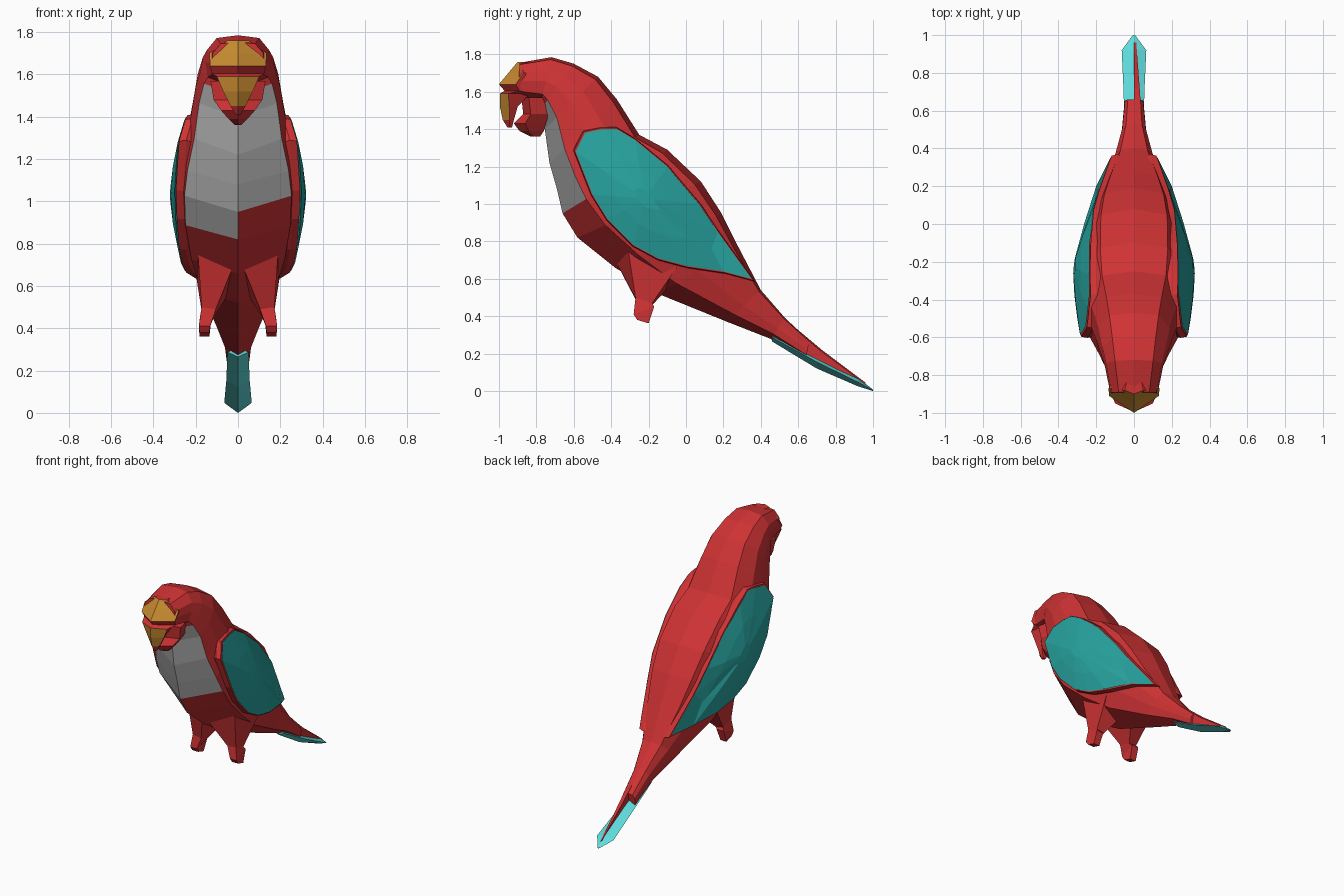
import bpy, bmesh
from mathutils import Vector


def material(name, rgb):
    m = bpy.data.materials.new(name)
    m.diffuse_color = (*rgb, 1)
    return m


RED = material("red feathers", (0.62, 0.032, 0.034))
TEAL = material("teal wing", (0.02, 0.36, 0.34))
CYAN = material("light tail", (0.115, 0.72, 0.72))
ORANGE = material("orange beak", (0.58, 0.26, 0.03))
GREY = material("grey breast", (0.42, 0.42, 0.42))


def loft(name, rings, mats, rule=lambda i, j: 0, caps=True):
    """Skin a list of equal-length point rings; rule(i, j) picks the colour."""
    bm = bmesh.new()
    vs = [[bm.verts.new(p) for p in r] for r in rings]
    n = len(vs[0])
    for i in range(len(vs) - 1):
        for j in range(n):
            k = (j + 1) % n
            f = bm.faces.new((vs[i][j], vs[i][k], vs[i + 1][k], vs[i + 1][j]))
            f.material_index = rule(i, j)
    if caps:
        bm.faces.new(vs[0])
    last = bm.faces.new(vs[-1])
    last.material_index = rule(len(vs) - 2, 0)
    bmesh.ops.recalc_face_normals(bm, faces=bm.faces)
    me = bpy.data.meshes.new(name)
    bm.to_mesh(me)
    bm.free()
    for m in mats:
        me.materials.append(m)
    ob = bpy.data.objects.new(name, me)
    bpy.context.collection.objects.link(ob)
    return ob


# Body and head: rings given by back point, belly point and half width
sections = [
    (-0.89, 1.755, -0.90, 1.56, 0.125), (-0.72, 1.785, -0.78, 1.53, 0.155),
    (-0.60, 1.75, -0.78, 1.50, 0.175), (-0.47, 1.68, -0.755, 1.40, 0.20),
    (-0.37, 1.56, -0.73, 1.22, 0.225), (-0.25, 1.37, -0.69, 1.08, 0.26),
    (-0.10, 1.29, -0.66, 0.95, 0.275), (0.08, 1.12, -0.58, 0.82, 0.27),
    (0.19, 0.95, -0.38, 0.66, 0.24), (0.28, 0.77, -0.15, 0.52, 0.19),
    (0.40, 0.54, 0.22, 0.37, 0.11), (0.53, 0.39, 0.45, 0.28, 0.065),
    (0.66, 0.27, 0.64, 0.17, 0.05)]
half = [(1, 0), (0.9, 0.65), (0.45, 0.95), (0, 1), (-0.55, 0.92), (-1, 0)]
profile = half + [(t, -x) for t, x in reversed(half[1:-1])]


def body_ring(ty, tz, by, bz, w):
    top, low = Vector((0, ty, tz)), Vector((0, by, bz))
    return [(top + low) / 2 + (top - low) / 2 * t + Vector((x * w, 0, 0))
            for t, x in profile]


def breast(i, j):
    return int((j == 4 and 2 <= i < 6) or (j == 5 and 2 <= i < 7))


loft("body", [body_ring(*s) for s in sections], [RED, GREY], breast)


# Beak and chin: rings stacked in z with a pointed front
def beak_ring(z, front, side, back, w):
    return [(0, front, z), (w, side, z), (w * 0.8, back, z),
            (-w * 0.8, back, z), (-w, side, z)]


upper = [(1.76, -0.90, -0.88, -0.84, 0.05), (1.70, -0.95, -0.87, -0.82, 0.135),
         (1.64, -1.0, -0.91, -0.82, 0.132), (1.605, -0.97, -0.89, -0.82, 0.125),
         (1.59, -0.995, -0.95, -0.83, 0.10), (1.52, -0.995, -0.945, -0.90, 0.07),
         (1.45, -0.98, -0.945, -0.92, 0.035), (1.41, -0.955, -0.945, -0.93, 0.012)]
loft("upper_beak", [beak_ring(*r) for r in upper], [RED, ORANGE],
     lambda i, j: int(j in (0, 4) and i in (0, 1, 4, 5)))
lower = [(1.57, -0.88, -0.84, -0.70, 0.13), (1.48, -0.87, -0.83, -0.73, 0.115),
         (1.43, -0.92, -0.86, -0.75, 0.08), (1.39, -0.89, -0.84, -0.76, 0.045),
         (1.36, -0.83, -0.81, -0.78, 0.015)]
loft("lower_beak", [beak_ring(*r) for r in lower], [RED])

# Wings: teal dome over a slightly larger red rim, outline as (y, z, x)
outline = [Vector((x, y, z)) for y, z, x in [
    (-0.59, 1.28, 0.285), (-0.54, 1.38, 0.255), (-0.45, 1.40, 0.245),
    (-0.37, 1.40, 0.235), (-0.27, 1.34, 0.24), (-0.10, 1.20, 0.235),
    (0.07, 1.00, 0.22), (0.17, 0.85, 0.19), (0.35, 0.60, 0.125),
    (0.20, 0.64, 0.20), (0.0, 0.67, 0.25), (-0.15, 0.71, 0.27),
    (-0.28, 0.78, 0.285), (-0.42, 0.92, 0.295), (-0.50, 1.05, 0.30)]]
centre = Vector((0.335, -0.22, 1.03))


def wing_ring(side, scale, dx=0.0, scale_x=True):
    pts = []
    for p in outline:
        q = centre + (p - centre) * scale
        x = (q.x if scale_x else p.x) + dx
        pts.append((side * x, q.y, q.z))
    return pts


for side, label in ((1, "right"), (-1, "left")):
    loft(label + "_wing", [wing_ring(side, 1), wing_ring(side, 0.55),
                           wing_ring(side, 0.15, -0.008)], [TEAL])
    loft(label + "_wing_rim", [wing_ring(side, 0.98, -0.09, False),
                               wing_ring(side, 1.035, -0.04, False),
                               wing_ring(side, 1.02, -0.006, False)], [RED])

    # Legs: tapered thigh running into a short square foot
    leg = [[(0.02, -0.38, 0.70), (0.19, -0.31, 0.76), (0.20, -0.05, 0.66), (0.02, -0.05, 0.60)],
           [(0.105, -0.27, 0.49), (0.172, -0.27, 0.50), (0.17, -0.18, 0.47), (0.11, -0.18, 0.46)],
           [(0.132, -0.28, 0.41), (0.185, -0.28, 0.41), (0.18, -0.17, 0.45), (0.125, -0.17, 0.45)],
           [(0.135, -0.26, 0.38), (0.182, -0.26, 0.38), (0.182, -0.20, 0.362), (0.135, -0.20, 0.362)]]
    loft(label + "_leg", [[(side * x, y, z) for x, y, z in r] for r in leg], [RED])

# Tail: light flat blade with a red ridge feather on top
blade = [(0.46, 0.265, 0.31, 0.05), (0.70, 0.12, 0.19, 0.055),
         (0.92, 0.025, 0.07, 0.065), (1.0, 0.0, 0.008, 0.006)]
loft("tail_blade", [[(-w, y, (a + b) / 2), (0, y, a), (w, y, (a + b) / 2), (0, y, b)]
                    for y, a, b, w in blade], [CYAN])
ridge = [(0.50, 0.30, 0.41, 0.045), (0.72, 0.14, 0.225, 0.03), (0.96, 0.02, 0.045, 0.012)]
loft("tail_ridge", [[(0, y, a), (w, y, a), (w, y, b - 0.01), (0, y, b)]
                    for y, a, b, w in ridge], [RED])
